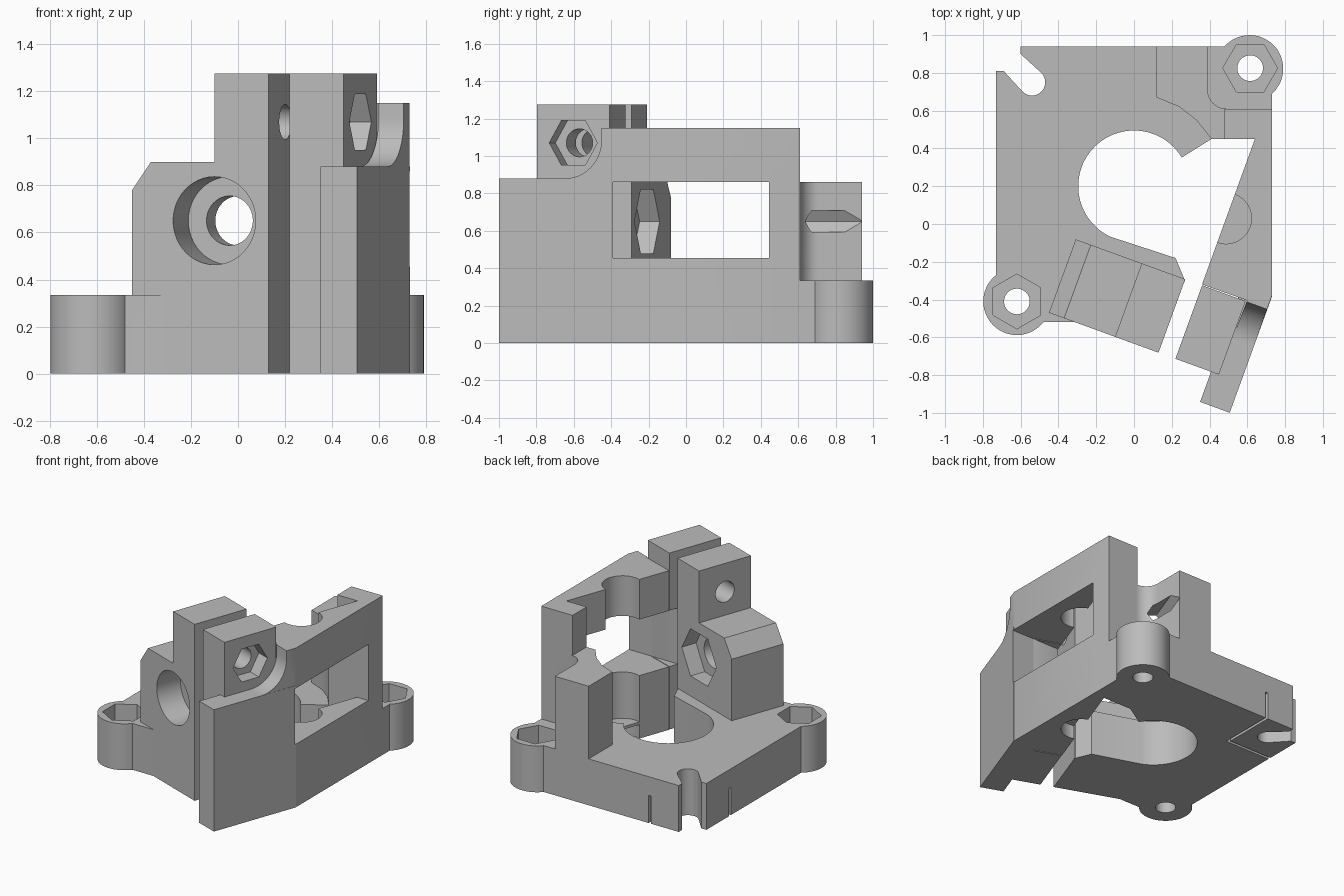
import bpy, bmesh, math
from mathutils import Vector, Matrix

if "Cube" in bpy.data.objects:
    bpy.data.objects.remove(bpy.data.objects["Cube"])

grey = bpy.data.materials.new("plain grey")
grey.diffuse_color = (0.5, 0.5, 0.5, 1)
grey.use_nodes = True
grey.node_tree.nodes["Principled BSDF"].inputs["Base Color"].default_value = grey.diffuse_color

# Slanted frame shared by the clamp features: u runs along the clamp front, d runs into the depth
A = math.radians(20)
U = Vector((math.cos(A), -math.sin(A), 0))
D = Vector((math.sin(A), math.cos(A), 0))
O = Vector((-0.45, -0.47, 0))


def loc(u, d, z=0.0):
    return O + U * u + D * d + Vector((0, 0, z))


def finish(bm, name):
    bmesh.ops.recalc_face_normals(bm, faces=bm.faces)
    me = bpy.data.meshes.new(name)
    bm.to_mesh(me)
    bm.free()
    ob = bpy.data.objects.new(name, me)
    bpy.context.collection.objects.link(ob)
    me.materials.append(grey)
    return ob


def extrude(name, pts, vec):
    """Solid from a flat outline pushed along a vector."""
    bm = bmesh.new()
    f = bm.faces.new([bm.verts.new(p) for p in pts])
    r = bmesh.ops.extrude_face_region(bm, geom=[f])
    vs = [e for e in r["geom"] if isinstance(e, bmesh.types.BMVert)]
    bmesh.ops.translate(bm, verts=vs, vec=vec)
    return finish(bm, name)


def slab(name, pts, z0, z1):
    return extrude(name, [Vector((x, y, z0)) for x, y in pts], Vector((0, 0, z1 - z0)))


def box(name, x0, x1, y0, y1, z0, z1):
    return slab(name, [(x0, y0), (x1, y0), (x1, y1), (x0, y1)], z0, z1)


def ubox(name, u0, u1, d0, d1, z0, z1):
    c = [loc(u0, d0), loc(u1, d0), loc(u1, d1), loc(u0, d1)]
    return slab(name, [(p.x, p.y) for p in c], z0, z1)


def arc(cx, cy, r, a0, a1, n):
    return [(cx + r * math.cos(math.radians(a0 + (a1 - a0) * i / n)),
             cy + r * math.sin(math.radians(a0 + (a1 - a0) * i / n))) for i in range(n + 1)]


def rod(name, start, axis, length, r, n=48, spin=0.0):
    """Prism with n sides along an axis; horizontal axes get a corner on the horizontal."""
    axis = Vector(axis)
    side = Vector((0, 0, 1)).cross(axis) if abs(axis.z) < 0.5 else Vector((1, 0, 0))
    up = axis.cross(side)
    pts = [Vector(start) + side * (r * math.cos(spin + 2 * math.pi * i / n))
           + up * (r * math.sin(spin + 2 * math.pi * i / n)) for i in range(n)]
    return extrude(name, pts, axis * length)


def cut(targets, cutter):
    cutter.hide_render = True
    cutter.hide_set(True)
    for t in targets:
        m = t.modifiers.new("cut", "BOOLEAN")
        m.operation, m.solver, m.object = "DIFFERENCE", "EXACT", cutter


# Base plate with its round opening
base = slab("base_plate", [(-0.73, -0.52), (-0.73, 0.94), (0.73, 0.94), (0.73, 0.45), (0.41, 0.45)]
            + arc(0, 0.2, 0.295, 31, 245, 48)
            + [(0.22, -0.18), (0.27, -0.3), (0.13, -0.6), (-0.3, -0.52)], 0, 0.335)

# Screw bosses
boss_l = rod("left_screw_boss", (-0.62, -0.41, 0), (0, 0, 1), 0.335, 0.178)
boss_r = rod("right_screw_boss", (0.612, 0.822, 0), (0, 0, 1), 0.335, 0.178)

# Left block with chamfered shoulder and clamp tower (front profile)
prof = [(0, 0), (0, 0.78), (0.085, 0.9), (0.372, 0.9), (0.372, 1.275), (0.617, 1.275), (0.617, 0)]
block = extrude("rod_block", [loc(u, 0, z) for u, z in prof], D * 0.414)

# Right clamp tower and the outer slab beside it
tower = ubox("right_clamp_tower", 0.712, 0.957, 0, 0.414, 0, 1.275)
outer = ubox("outer_slab", 0.913, 1.08, -0.17, 0.488, 0, 0.88)

# Tall side wall
c1, c2 = loc(1.08, 0.2), loc(0.957, 0.2)
wall = slab("side_wall", [(0.48, 0.61), (0.73, 0.61), (0.73, -0.38), (c1.x, c1.y), (c2.x, c2.y),
                          (0.60, -0.405), (0.36, -0.32), (0.64, 0.45), (0.48, 0.45)], 0, 1.15)

# Rear block wrapping around the right boss
rear = slab("rear_block", [(0.12, 0.94), (0.12, 0.67), (0.24, 0.62), (0.33, 0.55), (0.41, 0.45),
                           (0.73, 0.45), (0.73, 0.61)] + arc(0.49, 0.71, 0.1, 270, 180, 10)
            + [(0.39, 0.94)], 0, 0.86)

# Screw holes and hexagon nut pockets in the bosses
for x, y, spin, parts in ((-0.62, -0.41, math.pi / 6, [base, boss_l]),
                          (0.615, 0.825, 0, [base, boss_r])):
    cut(parts, rod("screw_hole_cutter", (x, y, -0.1), (0, 0, 1), 1, 0.068, 32))
    cut(parts, rod("nut_pocket_cutter", (x, y, 0.18), (0, 0, 1), 0.5, 0.145, 6, spin))

# Open diagonal slot in the rear left corner, with thin slits underneath
cut([base], slab("corner_slot_cutter", [(-0.8, 0.81), (-0.69, 0.81)]
                 + arc(-0.54, 0.75, 0.07, 225, 405, 20)
                 + [(-0.6, 0.9), (-0.6, 1.05), (-0.8, 1.05)], -0.1, 0.5))
cut([base], box("slit_cutter", -0.38, -0.36, 0.53, 1.0, -0.1, 0.2))
cut([base], box("slit_cutter", -0.8, -0.37, 0.53, 0.55, -0.1, 0.2))

# Rod bore: counterbore in front, hexagon at the back, narrow hexagon in the rear block
uc = 0.372
cut([block], rod("counterbore_cutter", loc(uc, -0.1, 0.65), D, 0.29, 0.187))
cut([block], rod("bore_cutter", loc(uc, -0.1, 0.65), D, 0.7, 0.105))
cut([block], rod("bore_hex_cutter", loc(uc, 0.3, 0.65), D, 0.3, 0.197, 6))
cut([rear], rod("rear_hex_cutter", loc(uc, 1.15, 0.65), D, 0.7, 0.067, 6))

# Clamp screw across both towers, nut pocket and nut clearance
cut([block, tower], rod("clamp_hole_cutter", loc(0.2, 0.207, 1.07), U, 1, 0.075, 32))
cut([tower], rod("clamp_nut_cutter", loc(0.86, 0.207, 1.07), U, 0.3, 0.137, 6))
clear = [(-0.5, 0.88)] + arc(0.207, 1.085, 0.205, 270, 360, 14) + [(0.412, 1.4), (-0.5, 1.4)]
cut([wall], extrude("nut_clearance_cutter", [loc(0.957, d, z) for d, z in clear], U * 0.4))

# Window through the side wall and the half-round bearing channel
cut([wall, tower, outer], box("window_cutter", 0.3, 1.0, -0.39, 0.445, 0.455, 0.86))
cut([wall], rod("channel_cutter", (0.487, 0.03, 0.12), (0, 0, 1), 1.5, 0.135))
cut([wall], rod("channel_cutter", (0.487, 0.03, -0.1), (0, 0, 1), 0.2, 0.135))

# Apply the cuts, then smooth only the round surfaces
bpy.context.view_layer.update()
parts = [base, boss_l, boss_r, block, tower, outer, wall, rear]
dg = bpy.context.evaluated_depsgraph_get()
meshes = [bpy.data.meshes.new_from_object(p.evaluated_get(dg)) for p in parts]
for p, me in zip(parts, meshes):
    p.modifiers.clear()
    p.data = me
for ob in list(bpy.data.objects):
    if ob.hide_render:
        bpy.data.objects.remove(ob)
bpy.ops.object.select_all(action="DESELECT")
for p in parts:
    p.select_set(True)
bpy.context.view_layer.objects.active = base
bpy.ops.object.shade_smooth_by_angle(angle=math.radians(25))
